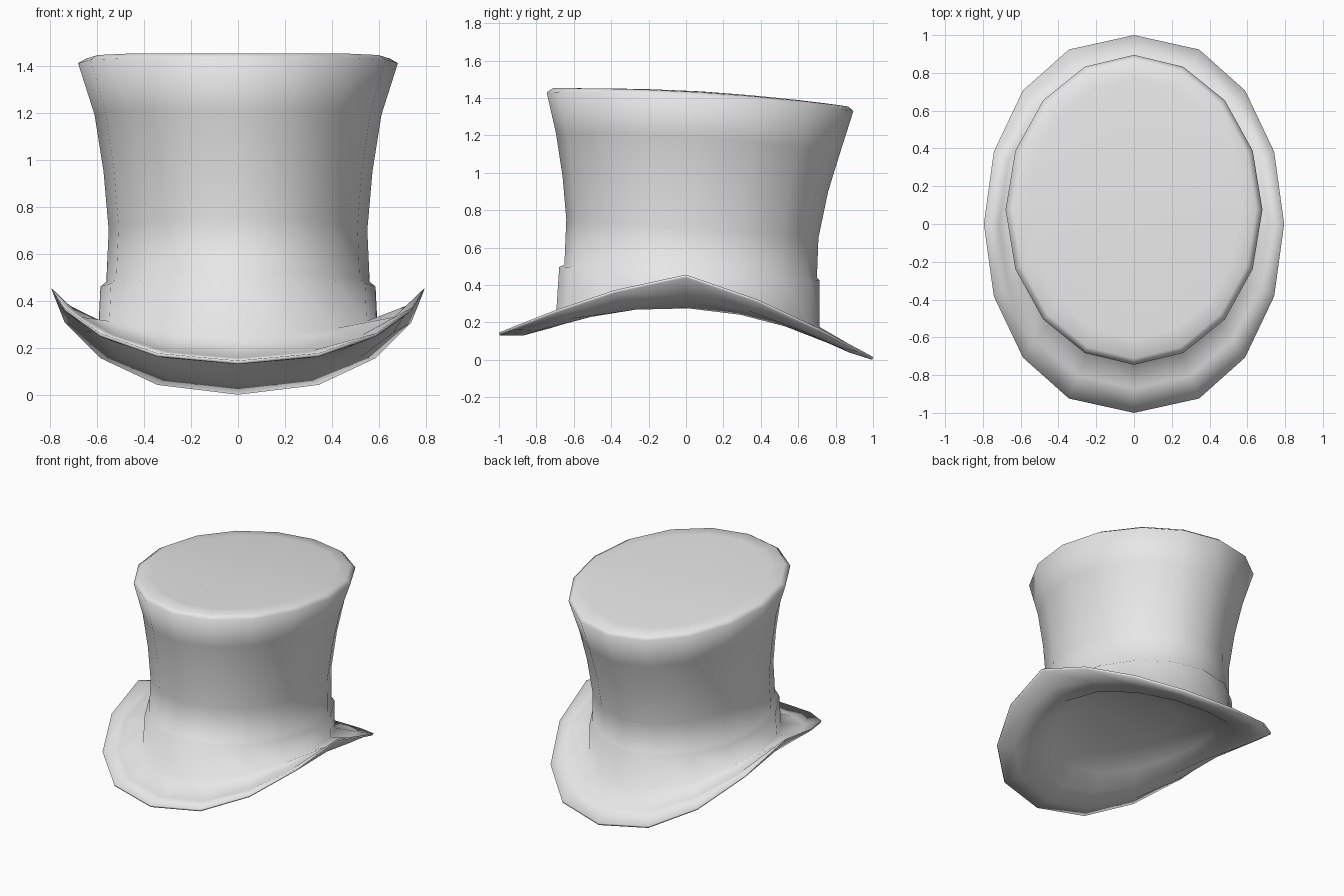
import bpy
import bmesh
from math import sin, cos, pi, copysign

SIDES = 16

cube = bpy.data.objects.get("Cube")
if cube:
    bpy.data.objects.remove(cube, do_unlink=True)

felt = bpy.data.materials.new("light_grey_felt")
felt.use_nodes = True
felt.diffuse_color = (0.8, 0.8, 0.8, 1)
felt.node_tree.nodes["Principled BSDF"].inputs["Base Color"].default_value = felt.diffuse_color


def oval_ring(bm, half_width, front, back, z_front, z_side, z_back, bend=2.0, squareness=1.0):
    """Oval ring of vertices whose height arches from front to side to back."""
    ring = []
    for i in range(SIDES):
        angle = 2 * pi * i / SIDES
        s, c = sin(angle), cos(angle)
        x = half_width * copysign(abs(c) ** squareness, c)
        y = (front + back) / 2 + (back - front) / 2 * s
        arch = ((z_front + z_back) / 2 - z_side) * abs(s) ** bend
        z = z_side + (z_back - z_front) / 2 * s + arch
        ring.append(bm.verts.new((x, y, z)))
    return ring


def lofted_shell(name, rows, top, bottom):
    """Bridge oval rings from top to bottom and close both ends with fans."""
    bm = bmesh.new()
    rings = [oval_ring(bm, *row) for row in rows]
    top_vert, bottom_vert = bm.verts.new(top), bm.verts.new(bottom)
    for i in range(SIDES):
        j = (i + 1) % SIDES
        bm.faces.new((top_vert, rings[0][i], rings[0][j]))
        bm.faces.new((bottom_vert, rings[-1][j], rings[-1][i]))
        for a, b in zip(rings, rings[1:]):
            bm.faces.new((a[i], b[i], b[j], a[j]))
    for face in bm.faces:
        face.smooth = True
    mesh = bpy.data.meshes.new(name)
    bm.to_mesh(mesh)
    bm.free()
    mesh.materials.append(felt)
    obj = bpy.data.objects.new(name, mesh)
    bpy.context.collection.objects.link(obj)


# Gently domed top
cap = [
    (0.57, -0.61, 0.77, 1.451, 1.434, 1.368),
    (0.645, -0.712, 0.868, 1.452, 1.43, 1.354),
]

# Crown, flaring towards the top
crown = [
    (0.68, -0.745, 0.895, 1.43, 1.41, 1.33),
    (0.61, -0.695, 0.825, 1.21, 1.19, 1.11),
    (0.572, -0.66, 0.76, 0.98, 0.95, 0.9),
    (0.55, -0.64, 0.708, 0.75, 0.7, 0.65),
    (0.56, -0.65, 0.7, 0.51, 0.48, 0.44),
]

# Raised band that flows into the brim
band = [
    (0.585, -0.678, 0.715, 0.495, 0.46, 0.425),
    (0.592, -0.695, 0.715, 0.235, 0.318, 0.175),
]

# Curled brim, upper side then underside
brim = [
    (0.715, -0.87, 0.87, 0.155, 0.378, 0.085, 1.5, 0.92),
    (0.795, -1, 1, 0.145, 0.455, 0.015, 1.3, 0.87),
    (0.79, -0.995, 0.995, 0.13, 0.44, 0.0, 1.3, 0.87),
    (0.71, -0.87, 0.87, 0.13, 0.34, 0.04, 1.5, 0.92),
]

# Shallow vaulted lining that closes the bottom
lining = [
    (0.6, -0.72, 0.74, 0.17, 0.275, 0.1),
    (0.5, -0.6, 0.62, 0.255, 0.335, 0.225),
    (0.28, -0.33, 0.35, 0.335, 0.36, 0.315),
]

lofted_shell("hat", cap + crown + band + brim + lining, (0, 0.08, 1.435), (0, 0, 0.365))
